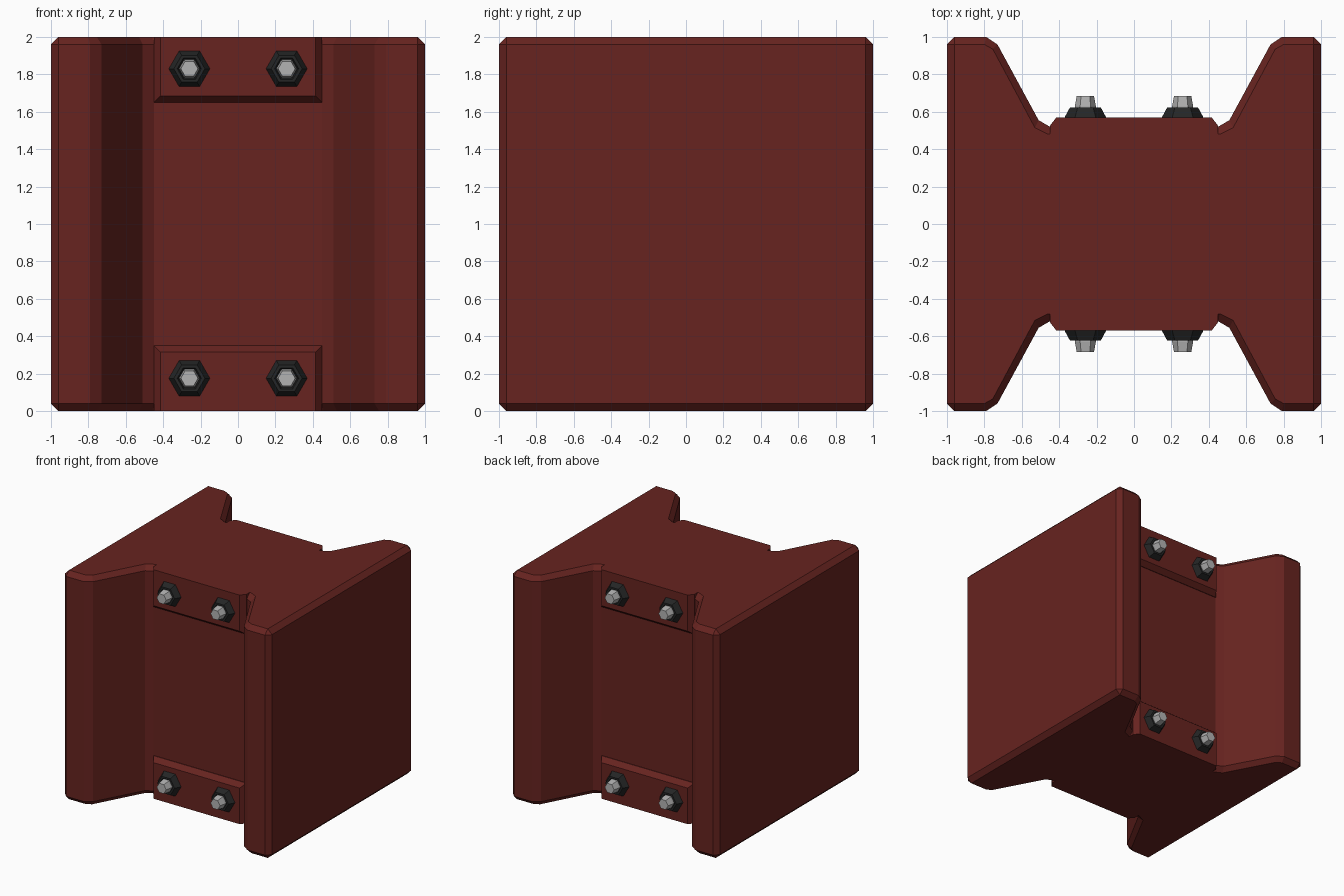
import bpy, bmesh
from math import cos, sin, pi

if "Cube" in bpy.data.objects:
    bpy.data.objects.remove(bpy.data.objects["Cube"])


def material(name, rgb):
    m = bpy.data.materials.new(name)
    m.diffuse_color = (*rgb, 1)
    m.use_nodes = True
    m.node_tree.nodes["Principled BSDF"].inputs["Base Color"].default_value = m.diffuse_color
    return m


RED = material("dark_red_paint", (0.135, 0.017, 0.014))
BLACK = material("black_metal", (0.018, 0.019, 0.019))
STEEL = material("steel", (0.45, 0.45, 0.45))


def loft(name, rings, mat):
    """Skin a stack of matching point rings and cap both ends."""
    bm = bmesh.new()
    rows = [[bm.verts.new(p) for p in ring] for ring in rings]
    n = len(rows[0])
    for a, b in zip(rows, rows[1:]):
        for i in range(n):
            j = (i + 1) % n
            bm.faces.new((a[i], a[j], b[j], b[i]))
    bm.faces.new(rows[0])
    bm.faces.new(rows[-1])
    bmesh.ops.remove_doubles(bm, verts=bm.verts, dist=1e-4)
    bmesh.ops.recalc_face_normals(bm, faces=bm.faces)
    mesh = bpy.data.meshes.new(name)
    bm.to_mesh(mesh)
    bm.free()
    mesh.materials.append(mat)
    ob = bpy.data.objects.new(name, mesh)
    bpy.context.collection.objects.link(ob)
    return ob


def mirrored(quarter):
    """Turn a quarter outline (x side to web) into the closed outline."""
    half = quarter + [(-x, y) for x, y in reversed(quarter)]
    return half + [(x, -y) for x, y in reversed(half)]


# I-shaped block with chamfered ends
full = mirrored([(1, .96), (.96, 1), (.79, 1), (.73, .96), (.51, .555), (.45, .52)])
cap = mirrored([(.96, .96), (.96, .96), (.80, .96), (.755, .935), (.53, .515), (.46, .48)])
loft("beam_block", [[(x, y, z) for x, y in outline]
                    for outline, z in ((cap, 0), (full, .04), (full, 1.96), (cap, 2))], RED)


# bevelled plates on the web, flush with the top and bottom
def plate_ring(w, y, depth, side, top):
    z0, z1 = (2, 2 - depth) if top else (0, depth)
    return [(-w, side * y, z0), (w, side * y, z0), (w, side * y, z1), (-w, side * y, z1)]


# hexagonal ring facing along y
def hex_ring(cx, cz, r, y):
    return [(cx + r * cos(k * pi / 3), y, cz + r * sin(k * pi / 3)) for k in range(6)]


for side, face in ((-1, "front"), (1, "back")):
    for top, level in ((True, "top"), (False, "bottom")):
        tag = f"{face}_{level}"
        loft(f"{tag}_plate", [plate_ring(w, y, d, side, top) for w, y, d in
                              ((.45, .48, .35), (.45, .525, .35), (.415, .57, .315))], RED)
        cz = 1.83 if top else .175
        for cx, hand in ((-.26, "left"), (.26, "right")):
            # tapered nut with a dished face, and the bolt end
            loft(f"{tag}_{hand}_nut", [hex_ring(cx, cz, r, side * y) for r, y in
                                       ((.11, .56), (.11, .572), (.083, .622), (.065, .622), (.058, .61))], BLACK)
            loft(f"{tag}_{hand}_bolt", [hex_ring(cx, cz, r, side * y) for r, y in
                                        ((.056, .57), (.056, .63), (.046, .685))], STEEL)
